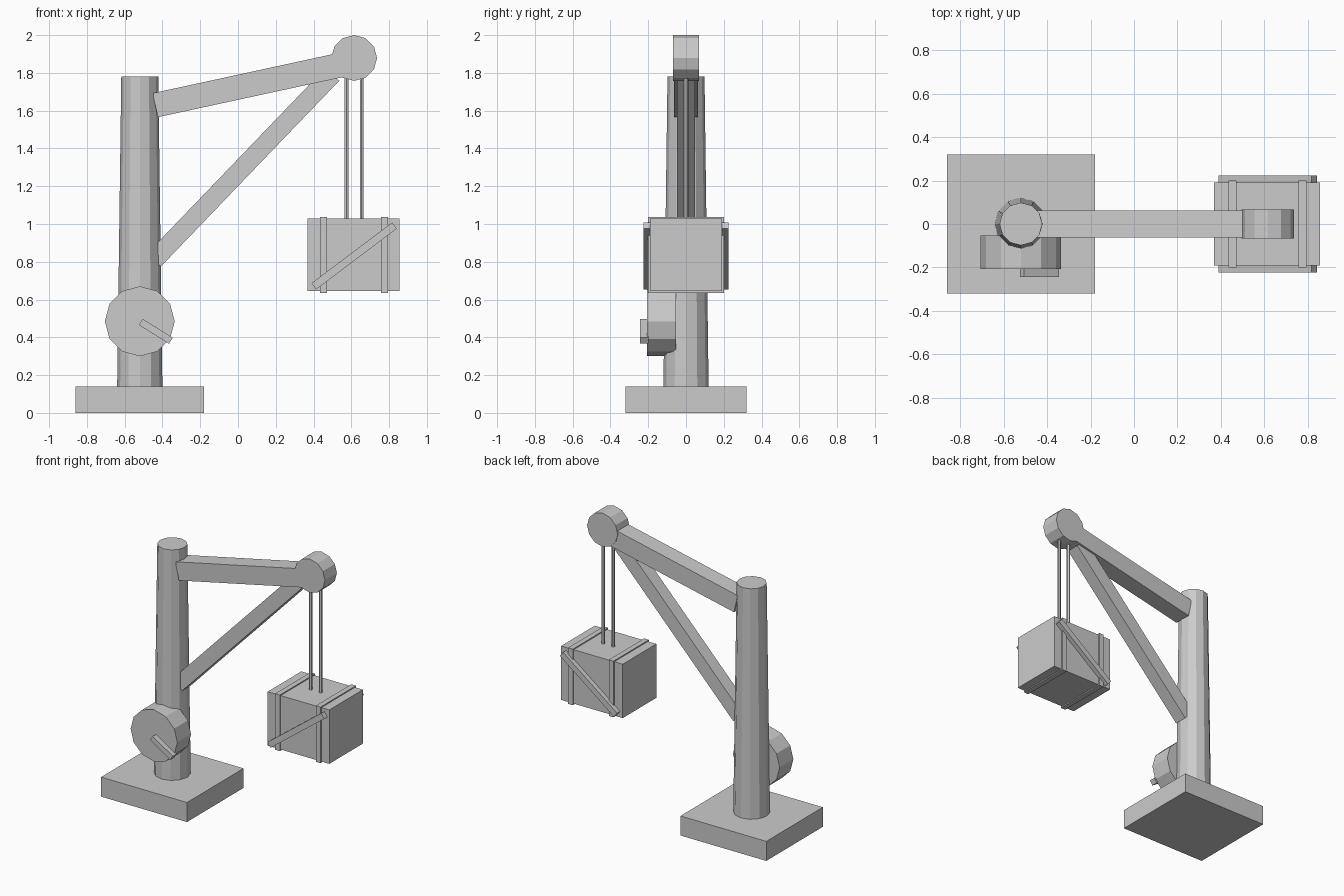
import bpy
from math import atan2, hypot, pi, radians

cube = bpy.data.objects.get("Cube")
if cube:
    bpy.data.objects.remove(cube, do_unlink=True)

# One plain grey for every part
GREY = (0.6, 0.6, 0.6, 1)
mat = bpy.data.materials.new("plain grey")
mat.use_nodes = True
mat.diffuse_color = GREY
mat.node_tree.nodes["Principled BSDF"].inputs["Base Color"].default_value = GREY


def finish(name):
    obj = bpy.context.object
    obj.name = name
    obj.data.materials.append(mat)
    return obj


def box(name, centre, size, tilt=0):
    """Box with its tilt in the front plane; positive lifts the +x end."""
    bpy.ops.mesh.primitive_cube_add(size=1, location=centre, rotation=(0, -tilt, 0))
    obj = finish(name)
    obj.scale = size
    return obj


def beam(name, start, end, width, height):
    """Beam in the y = 0 plane between two (x, z) points."""
    (x1, z1), (x2, z2) = start, end
    dx, dz = x2 - x1, z2 - z1
    return box(name, ((x1 + x2) / 2, 0, (z1 + z2) / 2),
               (hypot(dx, dz), width, height), atan2(dz, dx))


def drum(name, centre, radius, depth):
    """Twelve-sided wheel with its axle along y."""
    bpy.ops.mesh.primitive_cylinder_add(vertices=12, radius=radius, depth=depth,
                                        location=centre, rotation=(pi / 2, 0, 0))
    return finish(name)


MAST_X, LOAD_X, LOAD_Z = -0.52, 0.612, 0.837

# Base and tapered mast
box("base", (MAST_X, 0, 0.07), (0.68, 0.64, 0.14))
bpy.ops.mesh.primitive_cone_add(vertices=12, radius1=0.12, radius2=0.098, depth=1.66,
                                location=(MAST_X, 0, 0.95))
finish("mast")

# Winch and crank on the front of the mast
drum("winch_drum", (MAST_X, -0.13, 0.485), 0.185, 0.155)
box("winch_crank", (-0.435, -0.222, 0.432), (0.188, 0.045, 0.038), radians(-32))

# Boom, diagonal brace and pulley
beam("boom", (-0.438, 1.629), (0.6, 1.854), 0.126, 0.13)
beam("brace", (-0.444, 0.81), (0.5, 1.793), 0.095, 0.1)
drum("pulley", (0.615, 0, 1.879), 0.121, 0.135)

# Hoisting ropes
for side, x in (("right", 0.575), ("left", 0.655)):
    bpy.ops.mesh.primitive_cylinder_add(vertices=6, radius=0.012, depth=0.82,
                                        location=(x, 0, 1.42))
    finish("rope_" + side)

# Crate with wrap-around straps and diagonal battens
box("crate", (LOAD_X, 0, LOAD_Z), (0.488, 0.38, 0.386))
for side, x in (("right", 0.453), ("left", 0.775)):
    box("strap_" + side, (x, 0, LOAD_Z), (0.037, 0.4, 0.402))
for face, y in (("front", -0.205), ("back", 0.205)):
    box("batten_" + face, (LOAD_X + 0.003, y, LOAD_Z - 0.006), (0.535, 0.038, 0.041),
        radians(37))
